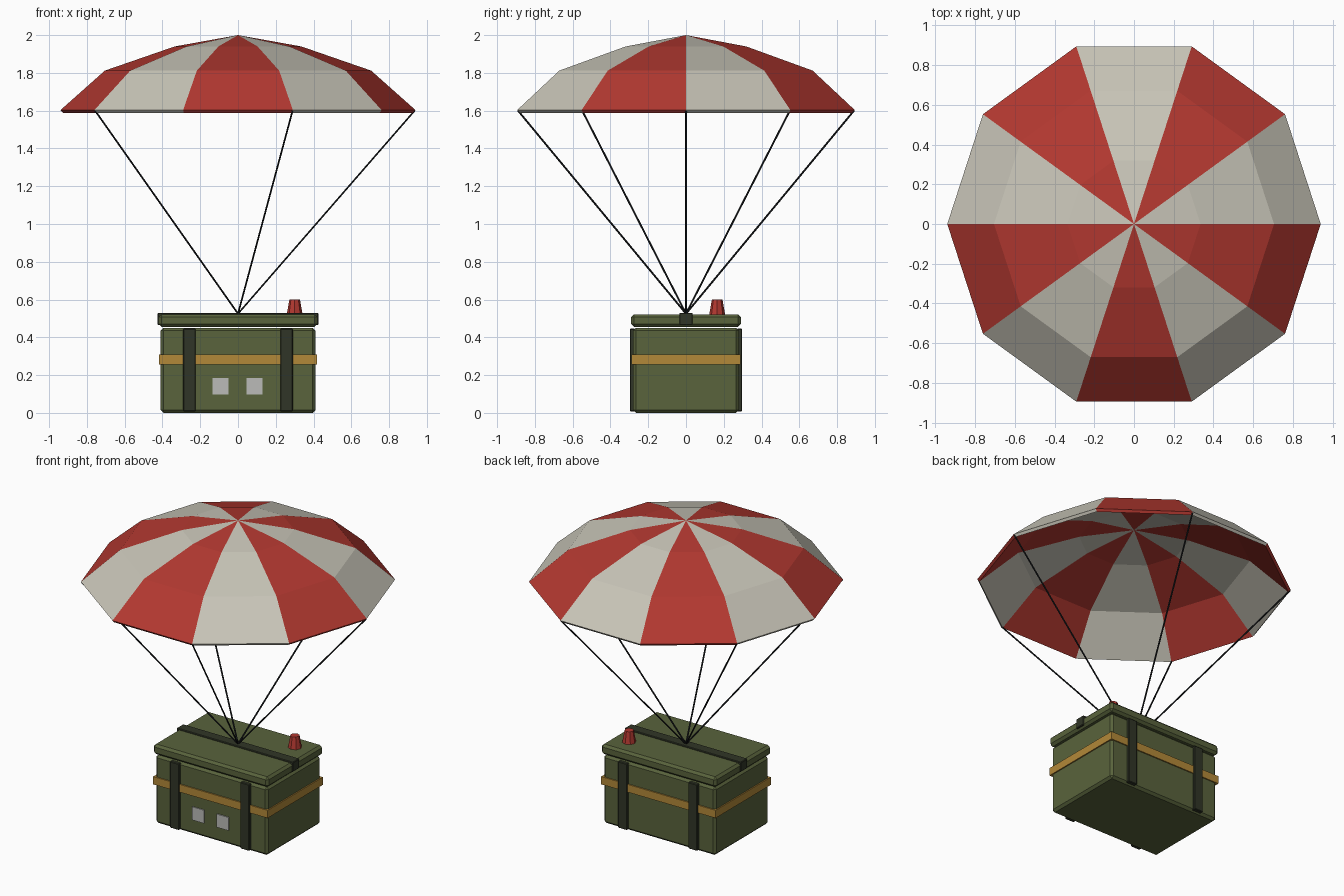
import bpy, bmesh
from math import cos, sin, radians
from mathutils import Vector

if "Cube" in bpy.data.objects:
    bpy.data.objects.remove(bpy.data.objects["Cube"])


def material(name, rgb):
    m = bpy.data.materials.new(name)
    m.diffuse_color = (*rgb, 1)
    m.use_nodes = True
    m.node_tree.nodes["Principled BSDF"].inputs["Base Color"].default_value = m.diffuse_color
    return m


OLIVE = material("olive", (0.10, 0.125, 0.045))
DARK = material("dark_webbing", (0.03, 0.036, 0.02))
GOLD = material("gold", (0.45, 0.25, 0.04))
RED = material("red", (0.45, 0.04, 0.03))
PALE = material("pale_cloth", (0.58, 0.56, 0.48))
LABEL = material("label_grey", (0.50, 0.50, 0.48))
CORD = material("cord", (0.012, 0.014, 0.016))


def finish(name, bm, *mats):
    me = bpy.data.meshes.new(name)
    bm.to_mesh(me)
    bm.free()
    for m in mats:
        me.materials.append(m)
    ob = bpy.data.objects.new(name, me)
    bpy.context.collection.objects.link(ob)
    return ob


def box(name, x, y, z, mat, bevel=0.0):
    """Box from (min, max) ranges with an optional chamfer."""
    bm = bmesh.new()
    bmesh.ops.create_cube(bm, size=1)
    for v in bm.verts:
        v.co = [r[0] if c < 0 else r[1] for c, r in zip(v.co, (x, y, z))]
    if bevel:
        bmesh.ops.bevel(bm, geom=bm.edges[:], offset=bevel, segments=1, affect='EDGES')
    return finish(name, bm, mat)


def rod(name, a, b, r1, r2, sides, mat):
    """Straight tapered rod between two points."""
    a, b = Vector(a), Vector(b)
    bm = bmesh.new()
    bmesh.ops.create_cone(bm, cap_ends=True, segments=sides, radius1=r1, radius2=r2,
                          depth=(b - a).length)
    ob = finish(name, bm, mat)
    ob.location = (a + b) / 2
    ob.rotation_mode = 'QUATERNION'
    ob.rotation_quaternion = Vector((0, 0, 1)).rotation_difference(b - a)
    return ob


# Crate body, lid and gold band
box("crate_body", (-0.41, 0.41), (-0.28, 0.28), (0, 0.45), OLIVE, 0.015)
box("crate_lid", (-0.42, 0.42), (-0.29, 0.29), (0.455, 0.522), OLIVE, 0.015)
box("gold_band", (-0.418, 0.418), (-0.288, 0.288), (0.257, 0.308), GOLD)

# Vertical straps on front and back
for side, sx in (("left", -1), ("right", 1)):
    for face, sy in (("front", -1), ("back", 1)):
        xs = (sx * 0.257 - 0.033, sx * 0.257 + 0.033)
        ys = sorted((sy * 0.27, sy * 0.297))
        box(f"{face}_{side}_strap", xs, ys, (0.008, 0.446), DARK, 0.004)

# Strap across the lid, folded over both ends
box("lid_strap", (-0.425, 0.425), (-0.035, 0.035), (0.465, 0.53), DARK, 0.004)

# Front labels
for i, x in enumerate((-0.092, 0.088)):
    box(f"front_label_{i + 1}", (x - 0.043, x + 0.043), (-0.287, -0.27), (0.097, 0.184), LABEL)

# Signal beacon
rod("beacon", (0.3, 0.165, 0.515), (0.3, 0.165, 0.6), 0.043, 0.028, 8, RED)

# Canopy: ten gores in alternating colours
N = 10
RINGS = ((0.335, 1.94), (0.705, 1.812), (0.94, 1.603))


def rim(i, r, z):
    a = radians(360 / N * i)
    return Vector((r * cos(a), r * sin(a), z))


bm = bmesh.new()
apex = bm.verts.new((0, 0, 2))
rings = [[bm.verts.new(rim(i, r, z)) for i in range(N)] for r, z in RINGS]
for i in range(N):
    j = (i + 1) % N
    faces = [bm.faces.new((apex, rings[0][i], rings[0][j]))]
    for up, low in zip(rings, rings[1:]):
        faces.append(bm.faces.new((up[i], low[i], low[j], up[j])))
    for f in faces:
        f.material_index = i % 2
canopy = finish("canopy", bm, PALE, RED)
cloth = canopy.modifiers.new("thickness", 'SOLIDIFY')
cloth.thickness = 0.02
cloth.offset = -1

# Suspension lines to every second canopy corner
for i in range(0, N, 2):
    rod(f"suspension_line_{i // 2 + 1}", (0, 0, 0.525), rim(i, 0.935, 1.6), 0.005, 0.005, 6, CORD)
